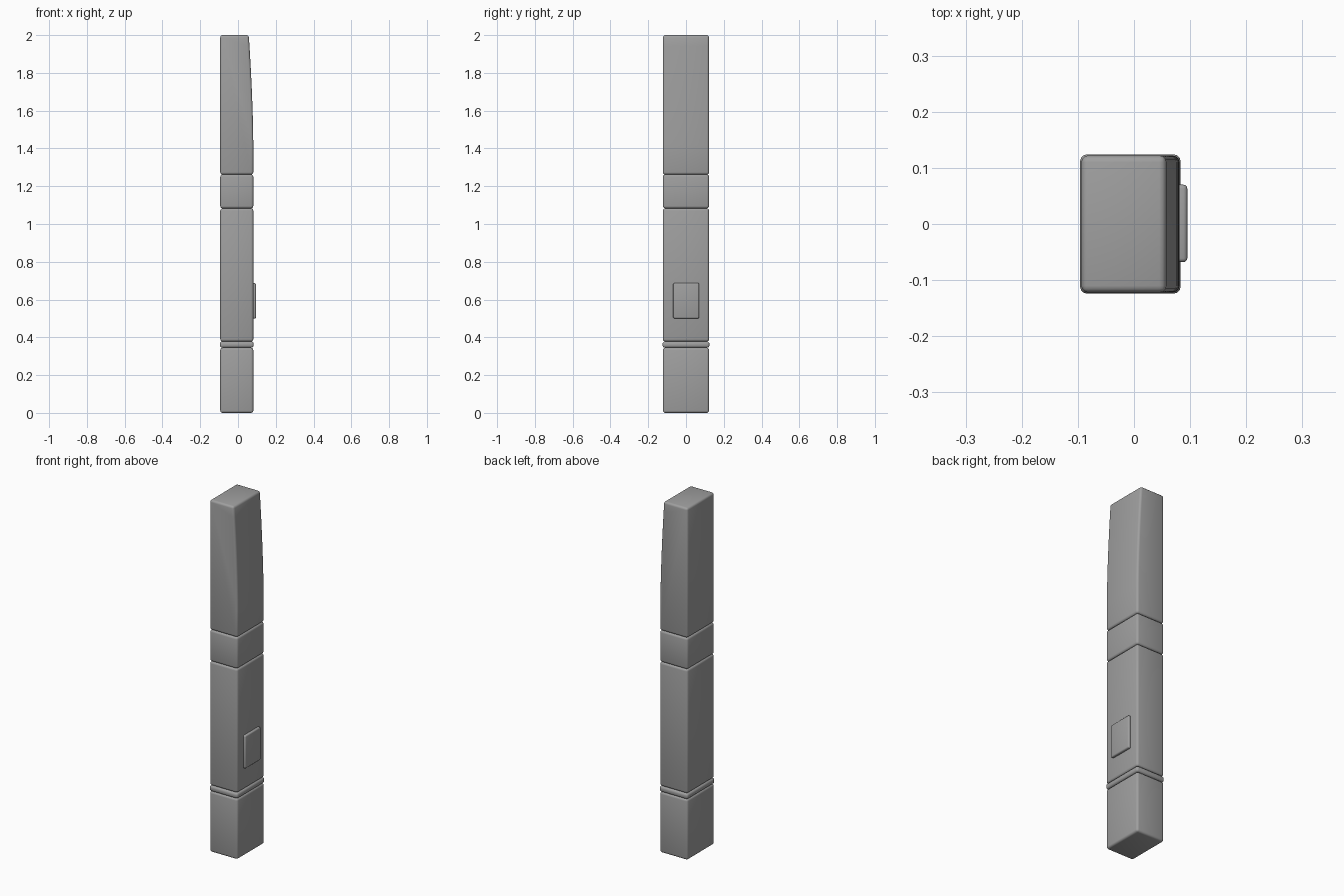
import bpy
import bmesh
from math import radians

cube = bpy.data.objects.get("Cube")
if cube:
    bpy.data.objects.remove(cube, do_unlink=True)

grey = bpy.data.materials.new("plain grey")
grey.use_nodes = True
colour = (0.35, 0.35, 0.35, 1)
grey.diffuse_color = colour
grey.node_tree.nodes["Principled BSDF"].inputs["Base Color"].default_value = colour

BACK, FACE, HALF = -0.094, 0.081, 0.122


def extruded(name, profile, y0, y1, bevel):
    """Extrude an x-z profile along y and round its edges."""
    bm = bmesh.new()
    face = bm.faces.new([bm.verts.new((x, y0, z)) for x, z in profile])
    moved = bmesh.ops.extrude_face_region(bm, geom=[face])["geom"]
    verts = [v for v in moved if isinstance(v, bmesh.types.BMVert)]
    bmesh.ops.translate(bm, verts=verts, vec=(0, y1 - y0, 0))
    bmesh.ops.recalc_face_normals(bm, faces=bm.faces)
    mesh = bpy.data.meshes.new(name)
    bm.to_mesh(mesh)
    bm.free()
    mesh.materials.append(grey)
    obj = bpy.data.objects.new(name, mesh)
    bpy.context.collection.objects.link(obj)
    mod = obj.modifiers.new("rounded edges", "BEVEL")
    mod.width = bevel
    mod.segments = 3
    mod.limit_method = "ANGLE"
    mod.angle_limit = radians(30)
    bpy.ops.object.select_all(action="DESELECT")
    obj.select_set(True)
    bpy.context.view_layer.objects.active = obj
    bpy.ops.object.modifier_apply(modifier=mod.name)
    bpy.ops.object.shade_smooth_by_angle(angle=radians(35))
    return obj


def block(name, x0, x1, y0, y1, z0, z1, bevel):
    profile = [(x0, z0), (x1, z0), (x1, z1), (x0, z1)]
    return extruded(name, profile, y0, y1, bevel)


# Straight stacked sections of the shaft
for name, low, high in (("bottom_cap", 0, 0.345),
                        ("main_grip", 0.378, 1.083),
                        ("middle_band", 1.083, 1.262)):
    block(name, BACK, FACE, -HALF, HALF, low, high, 0.012)

# Thin ring, slightly wider than the shaft
block("lower_ring", BACK - 0.002, FACE + 0.002, -HALF - 0.002, HALF + 0.002,
      0.345, 0.378, 0.012)

# Upper section, curving inward on one side towards the tip
TOP, BEND, TIP = 2.0, 1.42, 0.057
steps = 10
curve = []
for i in range(steps + 1):
    t = i / steps
    curve.append((FACE - (FACE - TIP) * t ** 1.6, BEND + (TOP - BEND) * t))
profile = [(BACK, 1.262), (FACE, 1.262)] + curve + [(BACK, TOP)]
extruded("tapered_top", profile, -HALF, HALF, 0.012)

# Raised button on the side
block("side_button", 0.07, 0.095, -0.068, 0.07, 0.5, 0.687, 0.007)
